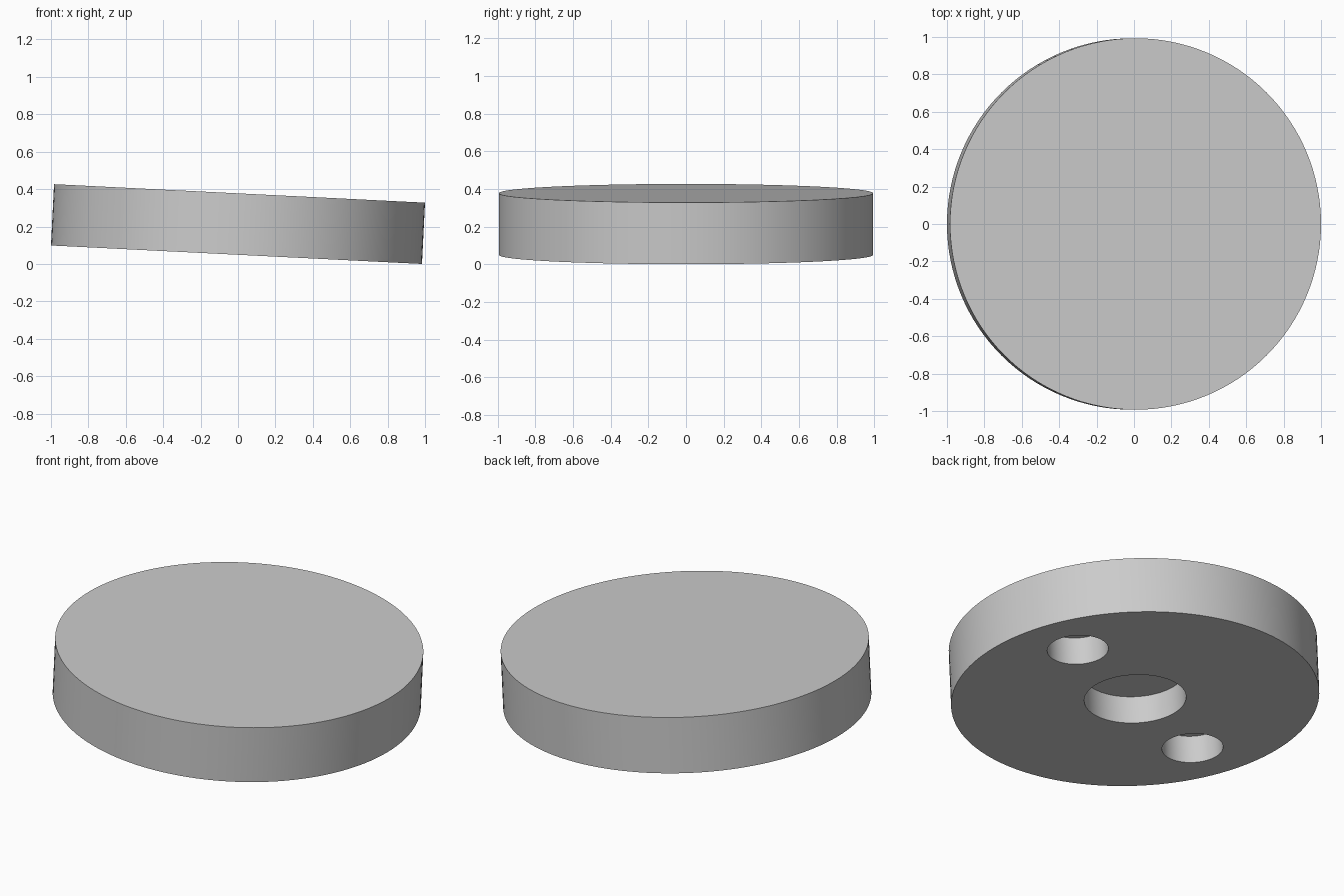
import bpy
from math import radians, cos, sin

cube = bpy.data.objects.get("Cube")
if cube:
    bpy.data.objects.remove(cube, do_unlink=True)

RADIUS, THICK = 0.993, 0.328
TILT = radians(2.85)
HOLE_DEPTH = 0.16
ROW_ANGLE = radians(22)
ROW_RADIUS = 0.66

grey = bpy.data.materials.new("light_grey")
grey.use_nodes = True
colour = (0.6, 0.6, 0.6, 1)
grey.diffuse_color = colour
grey.node_tree.nodes["Principled BSDF"].inputs["Base Color"].default_value = colour


def cylinder(name, radius, depth, location, sides):
    bpy.ops.mesh.primitive_cylinder_add(
        vertices=sides, radius=radius, depth=depth, location=location)
    obj = bpy.context.object
    obj.name = name
    obj.data.materials.append(grey)
    return obj


# Solid disc
disc = cylinder("disc", RADIUS, THICK, (0, 0, 0), 128)

# Blind holes in the underside: one large in the middle, a small one each side
for offset, radius in ((0, 0.275), (ROW_RADIUS, 0.165), (-ROW_RADIUS, 0.165)):
    spot = (offset * cos(ROW_ANGLE), offset * sin(ROW_ANGLE), -THICK / 2)
    cutter = cylinder("hole_cutter", radius, 2 * HOLE_DEPTH, spot, 64)
    cutter.hide_render = True
    bpy.context.view_layer.objects.active = disc
    cut = disc.modifiers.new("hole", "BOOLEAN")
    cut.operation = "DIFFERENCE"
    cut.solver = "EXACT"
    cut.object = cutter
    bpy.ops.object.modifier_apply(modifier=cut.name)
    bpy.data.objects.remove(cutter, do_unlink=True)

# Smooth walls with sharp rims
bpy.ops.object.select_all(action="DESELECT")
disc.select_set(True)
bpy.context.view_layer.objects.active = disc
bpy.ops.object.shade_smooth_by_angle(angle=radians(30))

# Lean the disc so its lowest rim touches the ground
disc.rotation_euler = (0, TILT, 0)
disc.location.z = RADIUS * sin(TILT) + THICK / 2 * cos(TILT)
